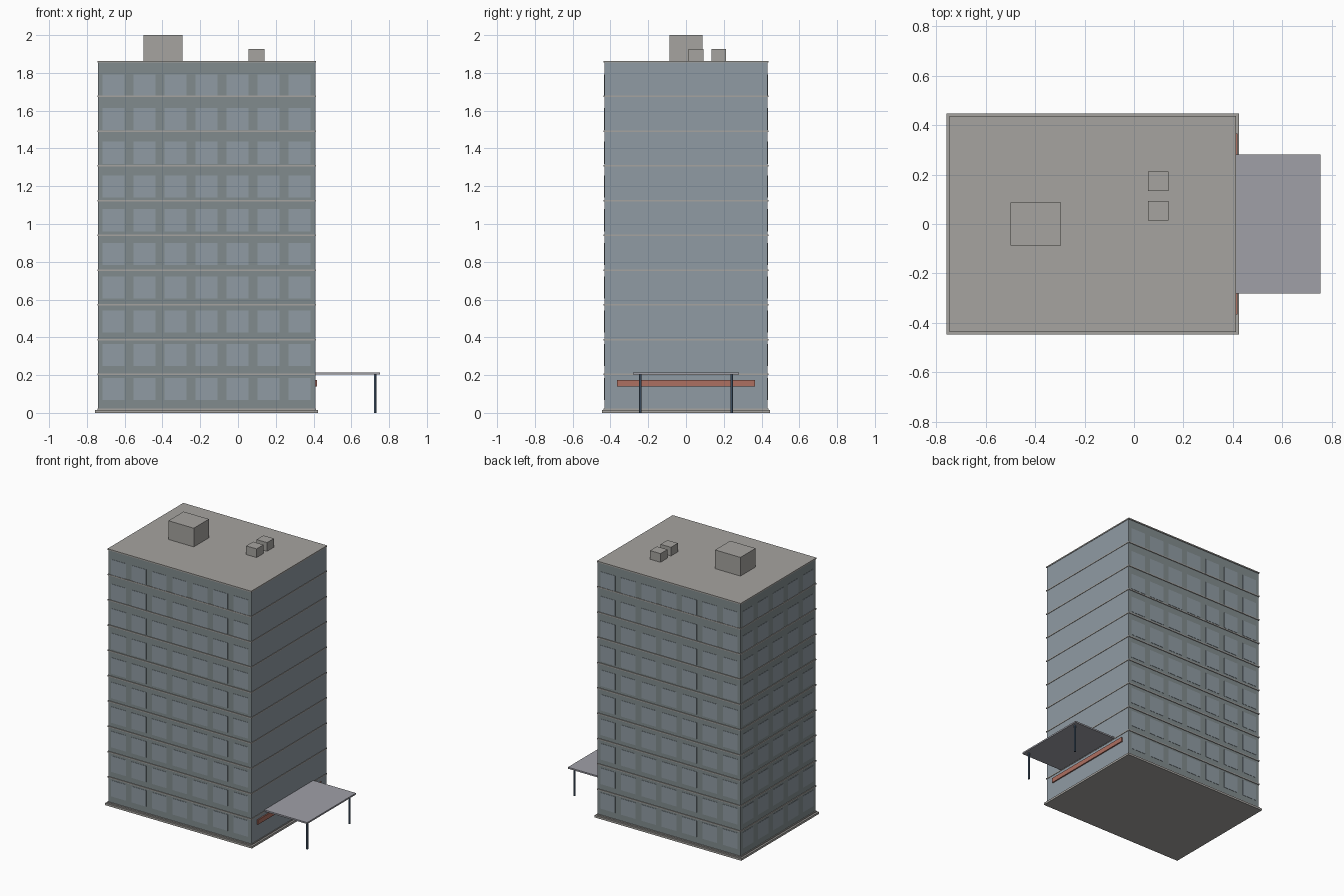
import bpy, bmesh
from mathutils import Matrix, Vector

if "Cube" in bpy.data.objects:
    bpy.data.objects.remove(bpy.data.objects["Cube"])


def material(name, r, g, b):
    m = bpy.data.materials.new(name)
    m.diffuse_color = (r, g, b, 1)
    m.use_nodes = True
    m.node_tree.nodes["Principled BSDF"].inputs["Base Color"].default_value = m.diffuse_color
    return m


WALL = material("wall", 0.22, 0.26, 0.27)
GLASS = material("glass", 0.28, 0.33, 0.37)
STEEL = material("steel", 0.08, 0.13, 0.20)
RED = material("red", 0.42, 0.16, 0.12)
STONE = material("stone", 0.38, 0.37, 0.35)
CANOPY = material("canopy", 0.35, 0.35, 0.39)


def boxes(name, spans, mat=None):
    """One object from a list of (x0, x1, y0, y1, z0, z1) boxes."""
    bm = bmesh.new()
    for x0, x1, y0, y1, z0, z1 in spans:
        centre = Vector((x0 + x1, y0 + y1, z0 + z1)) / 2
        size = Matrix.Diagonal((x1 - x0, y1 - y0, z1 - z0, 1))
        bmesh.ops.create_cube(bm, size=1, matrix=Matrix.Translation(centre) @ size)
    me = bpy.data.meshes.new(name)
    bm.to_mesh(me)
    bm.free()
    ob = bpy.data.objects.new(name, me)
    bpy.context.collection.objects.link(ob)
    if mat:
        me.materials.append(mat)
    return ob


X0, X1, Y = -0.74, 0.407, 0.431
FLOORS, STEP = 10, 0.184

# Ground plinth and tower
boxes("plinth", [(-0.757, 0.424, -0.446, 0.446, 0, 0.015)], STONE)
boxes("tower", [(X0, X1, -Y, Y, 0.015, 1.855)], WALL)

# Floor ledges and roof slab
e = 0.005
boxes("floor_ledges", [(X0 - e, X1 + e, -Y - e, Y + e, z - 0.004, z + 0.004)
                       for z in (0.02 + STEP * i for i in range(FLOORS))], STONE)
boxes("roof_slab", [(X0 - e, X1 + e, -Y - e, Y + e, 1.855, 1.864)], STONE)

# Window panes on front, back and left
d, w, h = 0.002, 0.117, 0.117
front, back, left = [], [], []
for f in range(FLOORS):
    z = 0.069 + 0.1785 * f
    for i in range(7):
        x = X0 + (X1 - X0) * (i + 0.5) / 7
        front.append((x - w / 2, x + w / 2, -Y - d, -Y + d, z, z + h))
        back.append((x - w / 2, x + w / 2, Y - d, Y + d, z, z + h))
    for i in range(5):
        y = -Y + 2 * Y * (i + 0.5) / 5
        left.append((X0 - d, X0 + d, y - w / 2, y + w / 2, z, z + h))
boxes("front_windows", front, GLASS)
boxes("back_windows", back, GLASS)
boxes("left_windows", left, GLASS)

# Glazed entrance side
boxes("right_glazing", [(X1 - d, X1 + d, -Y, Y, 0.015, 1.855)], GLASS)

# Entrance canopy, posts and red fascia strip
boxes("canopy", [(X1, 0.753, -0.281, 0.281, 0.203, 0.214)], CANOPY)
for side, y in (("front", -0.243), ("back", 0.243)):
    bpy.ops.mesh.primitive_cylinder_add(vertices=12, radius=0.007, depth=0.205,
                                        location=(0.727, y, 0.1025))
    post = bpy.context.object
    post.name = side + "_canopy_post"
    post.data.materials.append(STEEL)
    bpy.ops.object.shade_smooth_by_angle()
boxes("entrance_strip", [(X1 - e, 0.418, -0.365, 0.365, 0.141, 0.175)], RED)

# Rooftop plant
boxes("stair_housing", [(-0.499, -0.295, -0.087, 0.087, 1.86, 2.0)], STONE)
boxes("roof_vents", [(0.056, 0.14, 0.014, 0.093, 1.86, 1.927),
                     (0.056, 0.14, 0.134, 0.213, 1.86, 1.927)], STONE)
